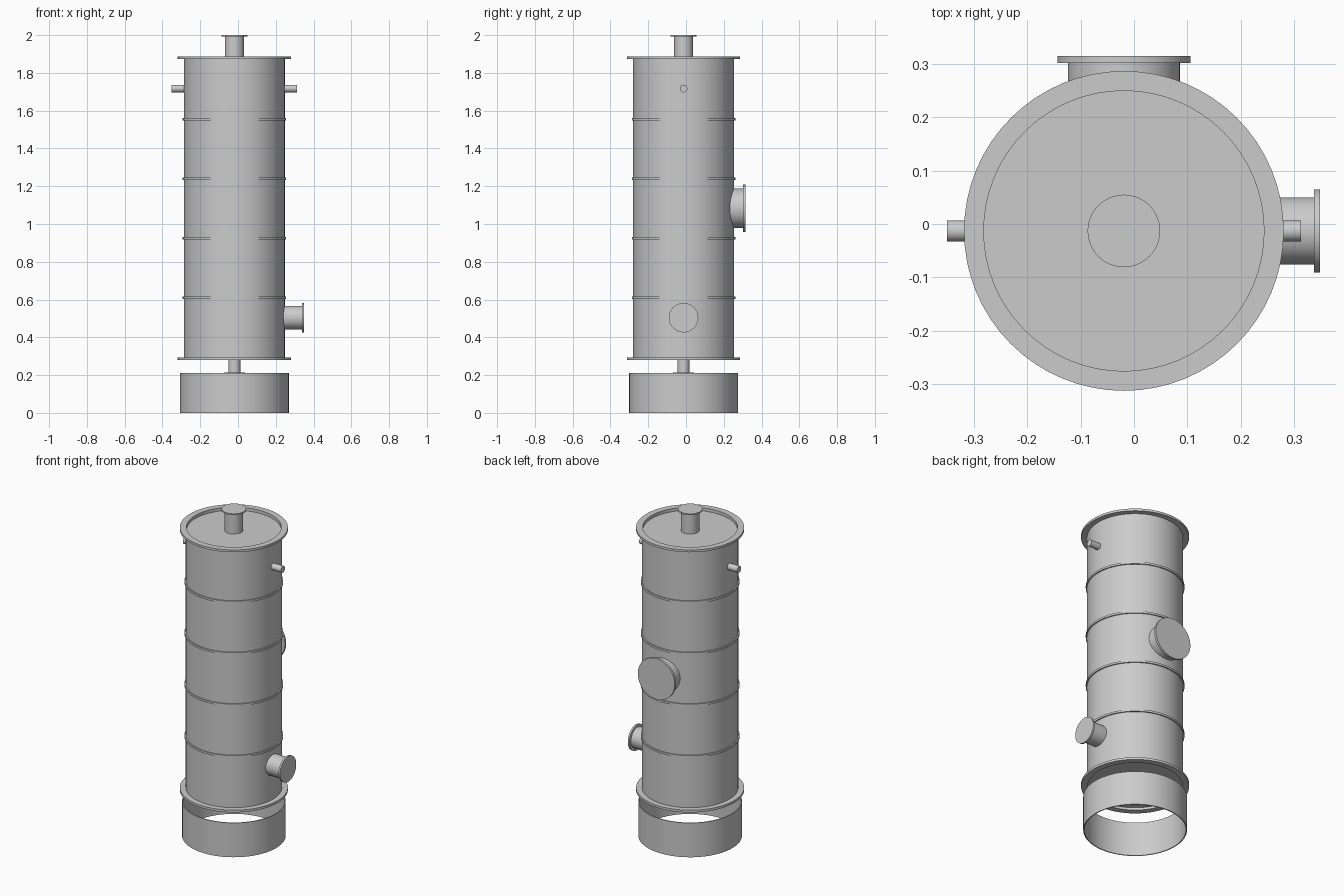
import bpy, bmesh, math
from mathutils import Matrix, Vector

if "Cube" in bpy.data.objects:
    bpy.data.objects.remove(bpy.data.objects["Cube"])

CX, CY = -0.019, -0.013   # vessel axis
SEG = 64


def lathe(name, profile, origin=(CX, CY, 0), direction=(0, 0, 1), closed=False, seg=SEG):
    """Revolve (radius, height) points about an axis; radius 0 makes a pole."""
    bm = bmesh.new()
    rings = []
    for r, h in profile:
        if r == 0:
            rings.append([bm.verts.new((0, 0, h))] * seg)
        else:
            rings.append([bm.verts.new((r * math.cos(2 * math.pi * i / seg),
                                        r * math.sin(2 * math.pi * i / seg), h))
                          for i in range(seg)])
    pairs = list(zip(rings, rings[1:]))
    if closed:
        pairs.append((rings[-1], rings[0]))
    for a, b in pairs:
        for i in range(seg):
            j = (i + 1) % seg
            bm.faces.new(list(dict.fromkeys((a[i], a[j], b[j], b[i]))))
    bmesh.ops.recalc_face_normals(bm, faces=bm.faces)
    rot = Vector((0, 0, 1)).rotation_difference(Vector(direction)).to_matrix().to_4x4()
    bm.transform(Matrix.Translation(origin) @ rot)
    mesh = bpy.data.meshes.new(name)
    bm.to_mesh(mesh)
    bm.free()
    ob = bpy.data.objects.new(name, mesh)
    bpy.context.collection.objects.link(ob)
    bpy.ops.object.select_all(action='DESELECT')
    ob.select_set(True)
    bpy.context.view_layer.objects.active = ob
    bpy.ops.object.shade_smooth_by_angle(angle=math.radians(30))
    return ob


def ring(name, r_in, r_out, z0, z1):
    return lathe(name, [(r_in, z0), (r_out, z0), (r_out, z1), (r_in, z1)], closed=True)


def nozzle(name, origin, direction, start, end, r, flange_r=0, flange_t=0.012):
    """Pipe stub with a blind flange on its outer end."""
    pts = [(0, start), (r, start)]
    if flange_r:
        pts += [(r, end - flange_t), (flange_r, end - flange_t), (flange_r, end)]
    else:
        pts += [(r, end)]
    return lathe(name, pts + [(0, end)], origin, direction)


# open support skirt
ring("support_skirt", 0.282, 0.288, 0.0, 0.21)

# vessel shell with recessed end plates
lathe("vessel_shell", [(0, 0.295), (0.263, 0.295), (0.263, 0.28), (0.267, 0.28),
                       (0.267, 1.887), (0.263, 1.887), (0.263, 1.868), (0, 1.868)])

# end flanges
ring("bottom_flange", 0.264, 0.30, 0.28, 0.294)
ring("top_flange", 0.264, 0.30, 1.873, 1.887)

# stiffening hoops
for k in range(4):
    z = 0.61 + 0.315 * k
    ring(f"hoop_{k + 1}", 0.264, 0.274, z - 0.006, z + 0.006)

# end nozzles
nozzle("top_nozzle", (CX, CY, 0), (0, 0, 1), 1.86, 2.0, 0.051, 0.068, 0.008)
nozzle("bottom_nozzle", (CX, CY, 0.30), (0, 0, -1), 0, 0.097, 0.032, 0.055, 0.011)

# side inlet and back manhole
nozzle("side_inlet", (CX, CY, 0.504), (1, 0, 0), 0.24, 0.368, 0.063, 0.078, 0.011)
nozzle("back_manhole", (CX, CY, 1.083), (0, 1, 0), 0.22, 0.328, 0.105, 0.125, 0.013)

# small spray pipes near the top
for name, sx in (("spray_pipe_right", 1), ("spray_pipe_left", -1)):
    nozzle(name, (CX, CY, 1.717), (sx, 0, 0), 0.25, 0.332, 0.02)
